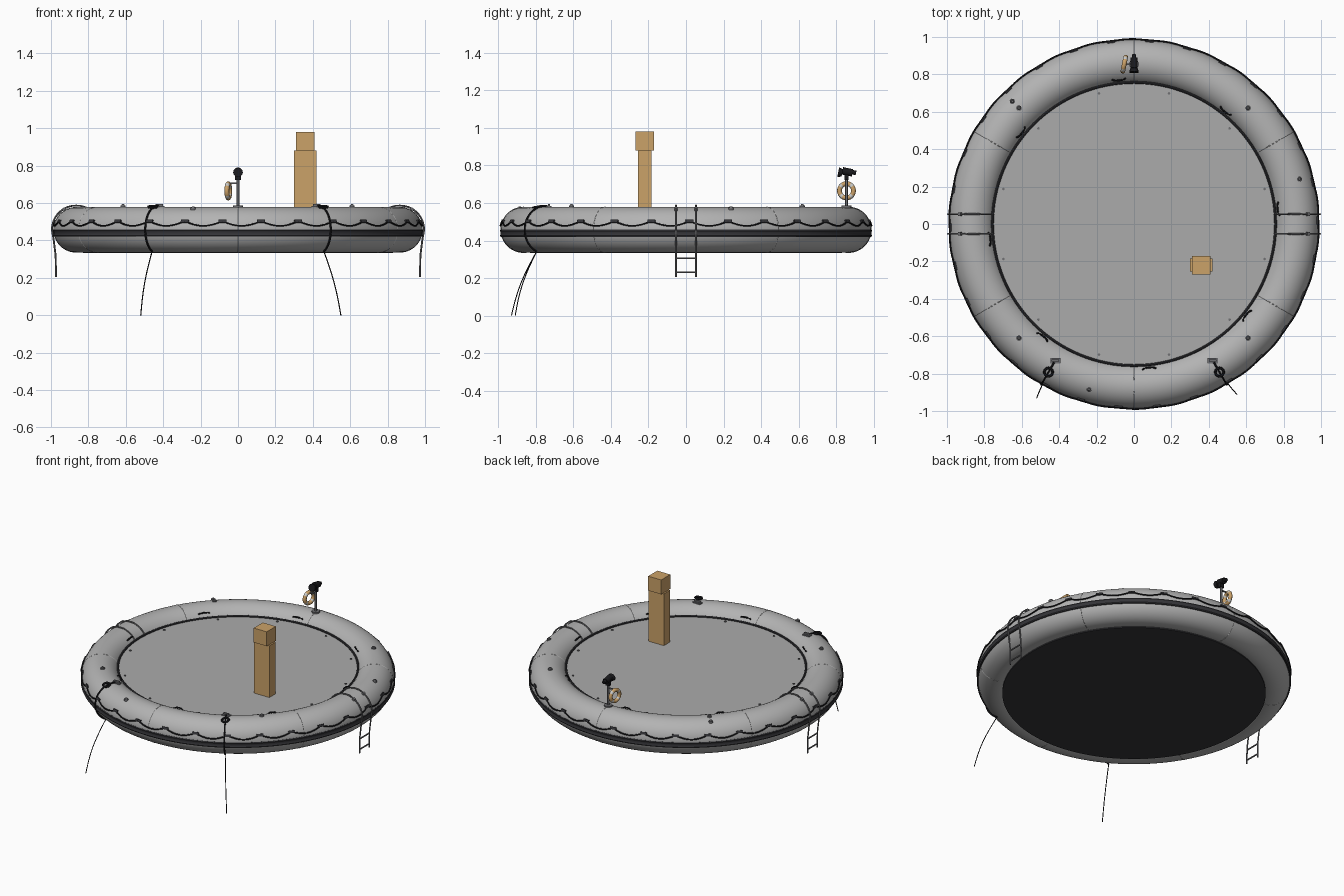
import bpy, bmesh, math
from math import sin, cos, pi, radians
from mathutils import Matrix, Vector

if "Cube" in bpy.data.objects:
    bpy.data.objects.remove(bpy.data.objects["Cube"])

R, T, ZC, FLOOR = 0.865, 0.122, 0.457, 0.52   # ring radius, tube radius, tube height, deck height


def material(name, rgb):
    m = bpy.data.materials.new(name)
    m.use_nodes = True
    m.diffuse_color = (*rgb, 1)
    m.node_tree.nodes["Principled BSDF"].inputs["Base Color"].default_value = (*rgb, 1)
    return m


TUBE = material("light grey rubber", (0.45, 0.45, 0.45))
DECK = material("deck grey", (0.41, 0.41, 0.41))
DARK = material("dark rubber", (0.035, 0.035, 0.04))
BLACK = material("black rope", (0.01, 0.01, 0.012))
METAL = material("grey metal", (0.16, 0.16, 0.17))
TAN = material("tan", (0.6, 0.36, 0.14))
WHITE = material("off white", (0.6, 0.6, 0.58))


def finish(name, bm, mats, smooth=True):
    bmesh.ops.recalc_face_normals(bm, faces=bm.faces)
    me = bpy.data.meshes.new(name)
    bm.to_mesh(me)
    bm.free()
    ob = bpy.data.objects.new(name, me)
    bpy.context.collection.objects.link(ob)
    for m in mats:
        me.materials.append(m)
    if smooth:
        bpy.ops.object.select_all(action="DESELECT")
        ob.select_set(True)
        bpy.context.view_layer.objects.active = ob
        bpy.ops.object.shade_smooth_by_angle(angle=radians(40))
    return ob


def revolve(name, profile, mat, steps=128, closed=True):
    """Spin an (r, z) profile around the z axis."""
    bm = bmesh.new()
    vs = [bm.verts.new((r, 0, z)) for r, z in profile]
    es = [bm.edges.new(p) for p in zip(vs, vs[1:])]
    if closed:
        es.append(bm.edges.new((vs[-1], vs[0])))
    bmesh.ops.spin(bm, geom=vs + es, axis=(0, 0, 1), cent=(0, 0, 0), angle=2 * pi, steps=steps)
    bmesh.ops.remove_doubles(bm, verts=bm.verts, dist=1e-5)
    return finish(name, bm, [mat])


def pipe(name, paths, radius, mat, cyclic=False, sides=6):
    """Sweep a round section along one or more paths."""
    bm = bmesh.new()
    for path in paths:
        pts = [Vector(p) for p in path]
        n, rings = len(pts), []
        for i, p in enumerate(pts):
            a = pts[(i - 1) % n] if cyclic or i else p
            b = pts[(i + 1) % n] if cyclic or i < n - 1 else p
            t = (b - a).normalized()
            ref = Vector((0, 0, 1)) if cyclic or abs(t.z) < 0.3 else Vector((-p.y, p.x, 0))
            u = t.cross(ref).normalized()
            v = t.cross(u)
            rings.append([bm.verts.new(p + radius * (u * cos(2 * pi * k / sides) + v * sin(2 * pi * k / sides)))
                          for k in range(sides)])
        for i in range(n if cyclic else n - 1):
            a, b = rings[i], rings[(i + 1) % n]
            for k in range(sides):
                j = (k + 1) % sides
                bm.faces.new((a[k], a[j], b[j], b[k]))
        if not cyclic:
            bm.faces.new(rings[0])
            bm.faces.new(rings[-1])
    return finish(name, bm, [mat])


def box(bm, centre, size, rot=None):
    m = Matrix.Translation(centre) @ (rot or Matrix()) @ Matrix.Diagonal((*size, 1))
    bmesh.ops.create_cube(bm, size=1, matrix=m)


def can(bm, centre, r, h, rot=None, r2=None, sides=12):
    bmesh.ops.create_cone(bm, cap_ends=True, segments=sides, radius1=r, radius2=r if r2 is None else r2,
                          depth=h, matrix=Matrix.Translation(centre) @ (rot or Matrix()))


def on_tube(ang, phi, off=0.0):
    """Point on the tube: ang around the ring, phi up from its outer side."""
    r = R + (T + off) * cos(phi)
    return Vector((r * cos(ang), r * sin(ang), ZC + (T + off) * sin(phi)))


def circle(n, r, cx, cz):
    return [(cx + r * cos(2 * pi * i / n), cz + r * sin(2 * pi * i / n)) for i in range(n)]


# Inflated ring, its seams, the deck and the underside
revolve("inflated_ring", circle(40, T, R, ZC), TUBE)
seams = [[on_tube(radians(30 + 60 * k), 2 * pi * i / 48, -0.0015) for i in range(49)] for k in range(6)]
pipe("ring_seams", seams, 0.003, TUBE)
revolve("deck", [(0, FLOOR), (0.765, FLOOR), (0.765, FLOOR - 0.02), (0, FLOOR - 0.02)], DECK, closed=False)
revolve("underside", [(0, ZC - T - 0.002), (0.83, ZC - T - 0.002), (0.83, ZC - T + 0.012), (0, ZC - T + 0.012)],
        DARK, closed=False)
revolve("deck_edge_ring", circle(8, 0.007, 0.757, FLOOR + 0.004), DARK)

# Rubbing strake with two ridges
z0 = 0.42
revolve("rubbing_strake", [(0.975, z0), (0.988, z0), (0.991, z0 + 0.006), (0.988, z0 + 0.012), (0.988, z0 + 0.026),
                           (0.991, z0 + 0.032), (0.988, z0 + 0.038), (0.975, z0 + 0.038)], DARK)

# Scalloped grab rope with its pads
PADS = 30
rope = []
for i in range(PADS * 8):
    phi = 0.37 - 0.2 * sin(pi * (i % 8) / 8)
    rope.append(on_tube(2 * pi * i / (PADS * 8) + 0.02, phi, 0.004))
pipe("grab_rope", [rope], 0.0045, BLACK, cyclic=True)
bm = bmesh.new()
for k in range(PADS):
    a = 2 * pi * k / PADS + 0.02
    rot = Matrix.Rotation(a, 4, "Z") @ Matrix.Rotation(-0.37, 4, "Y")
    box(bm, on_tube(a, 0.37, 0.002), (0.012, 0.042, 0.016), rot)
finish("rope_pads", bm, [DARK], smooth=False)

# Carry handles on the inner slope
handles = []
for k in range(8):
    a = radians(6 + 45 * k)
    handles.append([on_tube(a + 0.045 * s, radians(134), 0.014 * (1 - s ** 4) - 0.001)
                    for s in (-1, -0.85, -0.5, 0, 0.5, 0.85, 1)])
pipe("carry_handles", handles, 0.005, BLACK)

# Valves on top of the ring
bm = bmesh.new()
for x, y in ((-0.615, 0.62), (-0.65, 0.655), (0.61, 0.62), (0.885, 0.24), (-0.615, -0.61), (0.61, -0.61), (-0.24, -0.885)):
    dr = math.hypot(x, y) - R
    z = ZC + math.sqrt(T * T - dr * dr)
    can(bm, (x, y, z + 0.002), 0.014, 0.012)
    can(bm, (x, y, z + 0.011), 0.009, 0.008, r2=0.006)
finish("valves", bm, [METAL])

# Deck eyelets
bm = bmesh.new()
for k in range(12):
    a = radians(15 + 30 * k)
    can(bm, (0.723 * cos(a), 0.723 * sin(a), FLOOR + 0.002), 0.007, 0.006, sides=8)
finish("deck_eyelets", bm, [METAL])

# Boarding ladders on both sides
for side, name in ((1, "left"), (-1, "right")):
    rails = []
    for y in (-0.053, 0.053):
        arc = [(R + 0.13 * cos(p), ZC + 0.13 * sin(p)) for p in (radians(150 - 10 * i) for i in range(16))]
        path = [(0.75, FLOOR)] + arc + [(0.985, 0.4), (0.975, 0.32), (0.973, 0.205)]
        rails.append([(side * x, y, z) for x, z in path])
    rungs = [[(side * x, -0.053, z), (side * x, 0.053, z)] for x, z in ((0.973, 0.23), (0.975, 0.305))]
    pipe(name + "_ladder", rails + rungs, 0.005, METAL)
    bm = bmesh.new()
    for y in (-0.053, 0.053):
        box(bm, (side * 0.93, y, 0.568), (0.016, 0.018, 0.014), Matrix.Rotation(side * 0.55, 4, "Y"))
    finish(name + "_ladder_clips", bm, [METAL], smooth=False)

# Mooring lines over the front of the ring, with cleats
for name, ang, foot in (("right", -120, (-0.52, -0.93, 0)), ("left", -60, (0.55, -0.91, 0))):
    a = radians(ang)
    wrap = [on_tube(a, radians(p), 0.006) for p in range(95, -66, -10)]
    pipe(name + "_mooring_strap", [wrap], 0.0055, BLACK)
    start, foot = wrap[-1], Vector(foot)
    fall = []
    for i in range(9):
        t = i / 8
        p = start.lerp(foot, t)
        fall.append(p + Vector((p.x, p.y, 0)).normalized() * 0.02 * sin(pi * t))
    pipe(name + "_mooring_line", [fall], 0.003, BLACK)
    c = on_tube(a, radians(68), 0.01)
    coil = [c + Vector((0.022 * cos(t), 0.022 * sin(t), -0.004 * sin(t) * -1)) for t in (pi * i / 10 for i in range(20))]
    pipe(name + "_rope_coil", [coil], 0.007, BLACK, cyclic=True)
    bm = bmesh.new()
    p = on_tube(a, radians(100), 0.003)
    box(bm, p, (0.055, 0.03, 0.008))
    box(bm, p + Vector((0, 0, 0.01)), (0.04, 0.01, 0.01))
    finish(name + "_cleat", bm, [METAL], smooth=False)

# Passenger stand-in: body and head blocks
bm = bmesh.new()
box(bm, (0.36, -0.22, (FLOOR + 0.88) / 2), (0.12, 0.07, 0.88 - FLOOR))
box(bm, (0.36, -0.22, 0.93), (0.1, 0.1, 0.1))
finish("figure", bm, [TAN], smooth=False)

# Post with a lamp head at the back
PY = 0.855
bm = bmesh.new()
can(bm, (0, PY, 0.665), 0.007, 0.18)
can(bm, (0, PY, 0.582), 0.026, 0.01)
box(bm, (-0.022, PY, 0.705), (0.045, 0.008, 0.008))
finish("post", bm, [METAL])
bm = bmesh.new()
along = Matrix.Rotation(pi / 2, 4, "X")
tilt = Matrix.Rotation(-0.2, 4, "X") @ along
can(bm, (0, PY + 0.005, 0.766), 0.02, 0.055, tilt)
can(bm, (0, PY - 0.033, 0.762), 0.02, 0.022, tilt, 0.026)
can(bm, (0, PY + 0.04, 0.762), 0.012, 0.022, tilt)
box(bm, (0, PY, 0.738), (0.03, 0.022, 0.03))
finish("post_lamp", bm, [BLACK])

# Lifebuoy hanging beside the post, banded in two colours
bm = bmesh.new()
vs = [bm.verts.new((x, r, 0)) for r, x in circle(10, 0.013, 0.038, 0)]
es = [bm.edges.new((vs[i], vs[(i + 1) % 10])) for i in range(10)]
bmesh.ops.spin(bm, geom=vs + es, axis=(1, 0, 0), cent=(0, 0, 0), angle=2 * pi, steps=32)
bmesh.ops.remove_doubles(bm, verts=bm.verts, dist=1e-5)
for f in bm.faces:
    c = f.calc_center_median()
    f.material_index = int(cos(4 * math.atan2(c.z, c.y) + pi) > 0.45)
bm.transform(Matrix.Translation((-0.052, PY, 0.665)) @ Matrix.Rotation(-0.2, 4, "Z"))
finish("lifebuoy", bm, [TAN, WHITE])
